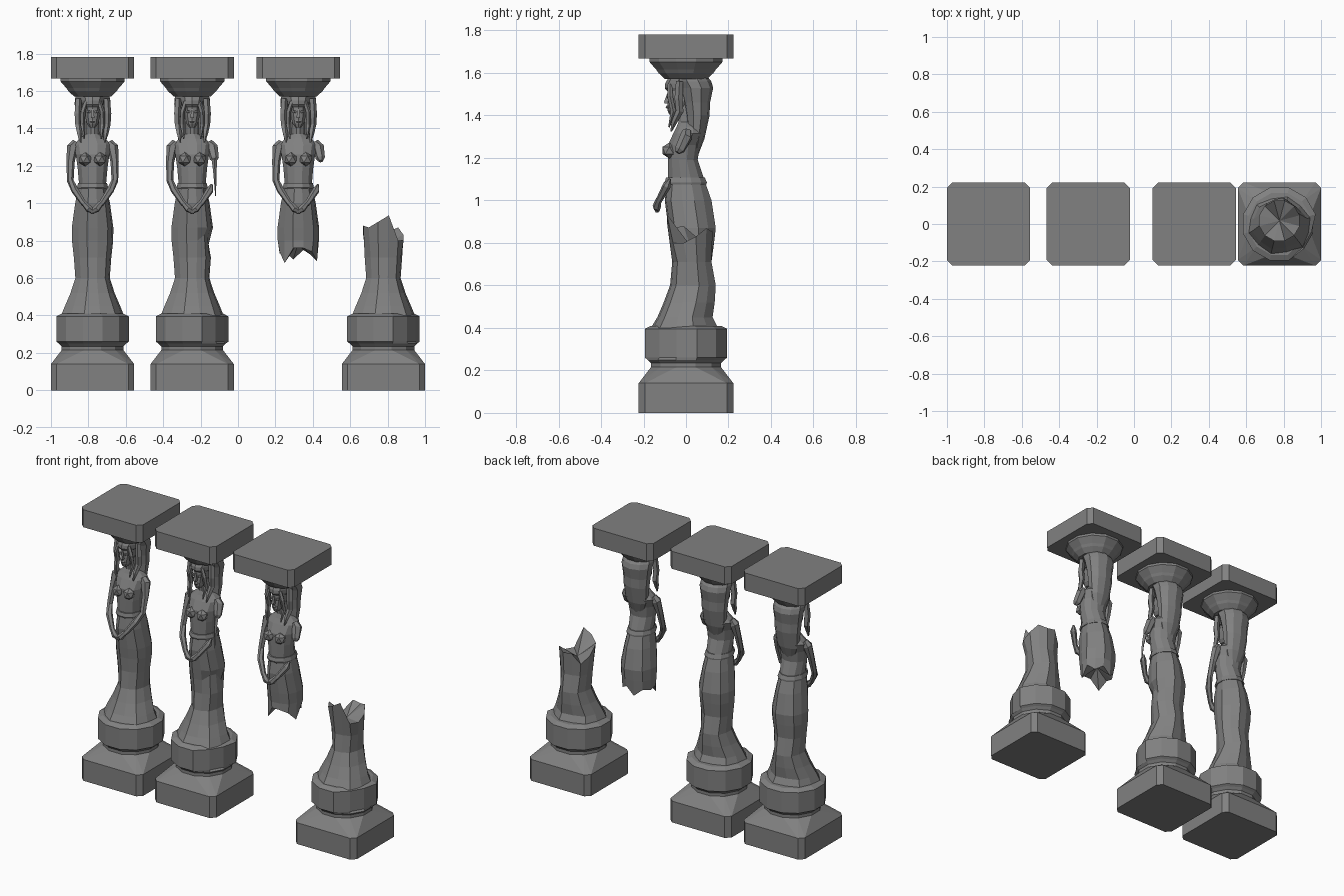
import bpy
import bmesh
from math import sin, cos, pi
from mathutils import Vector

cube = bpy.data.objects.get("Cube")
if cube:
    bpy.data.objects.remove(cube)

stone = bpy.data.materials.new("grey_stone")
stone.use_nodes = True
GREY = (0.22, 0.22, 0.22, 1)
stone.diffuse_color = GREY
stone.node_tree.nodes["Principled BSDF"].inputs["Base Color"].default_value = GREY


def finish(name, bm, x):
    bmesh.ops.recalc_face_normals(bm, faces=bm.faces)
    mesh = bpy.data.meshes.new(name)
    bm.to_mesh(mesh)
    bm.free()
    mesh.materials.append(stone)
    ob = bpy.data.objects.new(name, mesh)
    ob.location.x = x
    bpy.context.collection.objects.link(ob)


def skin(name, rings, x, sink=(0, 0)):
    """Skin a stack of point rings; sink pushes each end cap's centre along z."""
    bm = bmesh.new()
    rows = [[bm.verts.new(p) for p in ring] for ring in rings]
    n = len(rows[0])
    for a, b in zip(rows, rows[1:]):
        for i in range(n):
            j = (i + 1) % n
            bm.faces.new((a[i], a[j], b[j], b[i]))
    for row, drop in ((rows[0], sink[0]), (rows[-1], sink[1])):
        if drop:
            mid = sum((v.co for v in row), Vector()) / n
            hub = bm.verts.new(mid + Vector((0, 0, drop)))
            for i in range(n):
                bm.faces.new((row[i], row[(i + 1) % n], hub))
        else:
            bm.faces.new(row)
    finish(name, bm, x)


def oval(z, half, front, back, n=12, fold=0):
    """Horizontal ring spanning front..back in y; fold pulls in every other point."""
    mid, depth = (front + back) / 2, (back - front) / 2
    ring = []
    for i in range(n):
        a = 2 * pi * (i + 0.5) / n
        k = (1 - fold * (i % 2)) / cos(pi / n)
        ring.append(Vector((half * cos(a) * k, mid + depth * sin(a) * k, z)))
    return ring


def loft(name, profile, x, n=12):
    skin(name, [oval(*p, n=n) for p in profile], x)


def tube(name, path, x, side=1, n=6):
    """Tapered limb through (x, y, z, radius) points."""
    pts = [Vector((p[0] * side, p[1], p[2])) for p in path]
    rings = []
    for k, (c, p) in enumerate(zip(pts, path)):
        along = (pts[min(k + 1, len(pts) - 1)] - pts[max(k - 1, 0)]).normalized()
        u = along.cross(Vector((0, 1, 0.3))).normalized()
        v = along.cross(u)
        rings.append([c + p[3] * (u * cos(2 * pi * i / n) + v * sin(2 * pi * i / n))
                      for i in range(n)])
    skin(name, rings, x)


def slab(z, half=0.2225, cut=0.03):
    """Square outline with clipped corners."""
    e = half - cut
    return [Vector(p + (z,)) for p in ((half, -e), (half, e), (e, half), (-e, half),
                                       (-half, e), (-half, -e), (-e, -half), (e, -half))]


def round_ring(z, r):
    return oval(z, r, -r, r)


def pedestal(x, chipped):
    skin("plinth", [slab(0), slab(0.14)], x)
    # sloping shoulder from square plinth to round neck
    bm = bmesh.new()
    for p in slab(0.14) + round_ring(0.215, 0.165):
        bm.verts.new(p)
    bmesh.ops.convex_hull(bm, input=bm.verts)
    finish("plinth_shoulder", bm, x)
    rings = [round_ring(*p) for p in ((0.21, 0.165), (0.235, 0.165), (0.25, 0.18),
                                      (0.26, 0.194), (0.395, 0.194), (0.41, 0.165))]
    if chipped:
        for ring in rings[3:]:
            for i in (10, 11):
                ring[i].x *= 0.88
                ring[i].y *= 0.88
    skin("drum", rings, x)


def capital(x):
    skin("capital_flare", [round_ring(*p) for p in (
        (1.572, 0.10), (1.6, 0.13), (1.615, 0.14), (1.652, 0.172), (1.67, 0.172))], x)
    skin("abacus", [slab(1.667), slab(1.782)], x)


# Draped body: height, half width, front y, back y
BODY = ((0.40, 0.168, -0.165, 0.15), (0.45, 0.148, -0.135, 0.125), (0.52, 0.118, -0.105, 0.135),
        (0.60, 0.092, -0.075, 0.14), (0.71, 0.10, -0.065, 0.12), (0.80, 0.11, -0.072, 0.132),
        (0.87, 0.111, -0.083, 0.14), (1.00, 0.093, -0.10, 0.12), (1.10, 0.072, -0.085, 0.085),
        (1.19, 0.08, -0.085, 0.055), (1.26, 0.09, -0.085, 0.065), (1.315, 0.10, -0.06, 0.085),
        (1.345, 0.07, -0.045, 0.08), (1.37, 0.036, -0.035, 0.06), (1.45, 0.034, -0.04, 0.06))
# Jagged break heights around the body, starting at +x and turning towards +y
STUMP_RIM = (0.83, 0.87, 0.85, 0.86, 0.79, 0.83, 0.88, 0.87, 0.90, 0.935, 0.80, 0.80)
TORSO_RIM = (0.76, 0.72, 0.75, 0.70, 0.74, 0.73, 0.74, 0.68, 0.76, 0.76, 0.74, 0.69)


def body(name, x, low=None, high=None, cracked=False):
    rings = [oval(*p, fold=0.07 if p[0] < 1.05 else 0) for p in BODY
             if (not low or p[0] > max(low)) and (not high or p[0] < min(high))]
    if cracked:
        for ring in rings[5:6]:
            for i in (0, 11, 10):
                ring[i] *= 0.8
                ring[i].z = 0.83 if i else 0.78
    if low:
        rings.insert(0, [Vector((p.x, p.y, z)) for p, z in zip(oval(0.7, 0.1, -0.07, 0.12), low)])
    if high:
        rings.append([Vector((p.x, p.y, z)) for p, z in zip(oval(0.85, 0.108, -0.09, 0.125), high)])
    skin(name, rings, x, (0.06 if low else 0, -0.06 if high else 0))


ARM = ((0.088, 0.005, 1.325, 0.022), (0.108, 0.0, 1.30, 0.03), (0.118, -0.02, 1.22, 0.022),
       (0.119, -0.05, 1.12, 0.018), (0.095, -0.09, 1.07, 0.02), (0.045, -0.13, 0.995, 0.015))
HAND = ((0.05, -0.128, 1.005, 0.014), (0.02, -0.138, 0.97, 0.02), (-0.012, -0.135, 0.95, 0.01))


def bust(x, broken):
    # head: face, nose, brow, eyes and mouth
    loft("head", ((1.405, 0.016, -0.078, -0.04), (1.425, 0.03, -0.086, 0), (1.47, 0.041, -0.085, 0.03),
                  (1.53, 0.043, -0.08, 0.05), (1.57, 0.036, -0.06, 0.05)), x, 10)
    loft("nose", ((1.457, 0.009, -0.102, -0.07), (1.465, 0.009, -0.103, -0.07),
                  (1.505, 0.004, -0.088, -0.07)), x, 4)
    loft("mouth", ((1.432, 0.01, -0.09, -0.07), (1.438, 0.015, -0.094, -0.07),
                   (1.446, 0.01, -0.09, -0.07)), x, 6)
    loft("headband", ((1.515, 0.05, -0.086, 0.05), (1.528, 0.056, -0.096, 0.06),
                      (1.55, 0.06, -0.094, 0.06), (1.585, 0.07, -0.075, 0.07)), x, 10)
    # hair falling down the back
    loft("back_hair", ((1.21, 0.035, 0.02, 0.055), (1.29, 0.07, 0.01, 0.085), (1.40, 0.082, 0.0, 0.108),
                       (1.46, 0.086, -0.01, 0.11), (1.53, 0.096, -0.03, 0.124),
                       (1.56, 0.094, -0.05, 0.115), (1.585, 0.085, -0.06, 0.095)), x, 10)
    loft("belt", ((1.075, 0.08, -0.096, 0.097), (1.085, 0.083, -0.10, 0.098),
                  (1.108, 0.077, -0.094, 0.088)), x)
    for side, label in ((1, "left"), (-1, "right")):
        # curling front locks
        tube(label + "_outer_lock", ((0.075, -0.03, 1.56, 0.018), (0.08, -0.035, 1.48, 0.02),
                                     (0.077, -0.03, 1.42, 0.019), (0.07, -0.055, 1.37, 0.014),
                                     (0.064, -0.07, 1.325, 0.004)), x, side, 5)
        tube(label + "_inner_lock", ((0.035, -0.075, 1.545, 0.012), (0.052, -0.075, 1.49, 0.014),
                                     (0.054, -0.06, 1.42, 0.013), (0.045, -0.08, 1.345, 0.004)), x, side, 5)
        # eyes and bosom
        loft_eye = [[Vector((side * 0.021 + p.x, p.y, p.z)) for p in oval(z, w, -0.088, -0.07, 6)]
                    for z, w in ((1.482, 0.006), (1.488, 0.011), (1.495, 0.006))]
        skin(label + "_eye", loft_eye, x)
        bm = bmesh.new()
        bmesh.ops.create_icosphere(bm, subdivisions=1, radius=0.038)
        bmesh.ops.translate(bm, verts=bm.verts, vec=(side * 0.04, -0.078, 1.235))
        finish(label + "_breast", bm, x)
        # arms, the left one snapped at the elbow on damaged figures
        if side > 0 and broken:
            tube("left_arm_stump", ARM[:2] + ((0.118, -0.03, 1.24, 0.025),
                                              (0.122, -0.04, 1.225, 0.012)), x)
            tube("left_forearm", ((0.105, -0.075, 1.10, 0.006),) + ARM[4:], x)
        else:
            tube(label + "_arm", ARM, x, side)
        tube(label + "_hand", HAND, x, side)


# Columns from intact to fully broken
FIRST, SECOND, HANGING, STUMP = -0.7775, -0.2450, 0.3225, 0.7775
pedestal(FIRST, False)
body("draped_body", FIRST)
pedestal(SECOND, True)
body("cracked_body", SECOND, cracked=True)
tube("hanging_splinter", ((0.118, -0.04, 1.235, 0.014), (0.122, -0.06, 1.16, 0.009),
                          (0.125, -0.07, 1.04, 0.002)), SECOND, n=4)
body("broken_torso", HANGING, low=TORSO_RIM)
pedestal(STUMP, True)
body("broken_skirt", STUMP, high=STUMP_RIM)
for place in (FIRST, SECOND, HANGING):
    capital(place)
    bust(place, place != FIRST)
